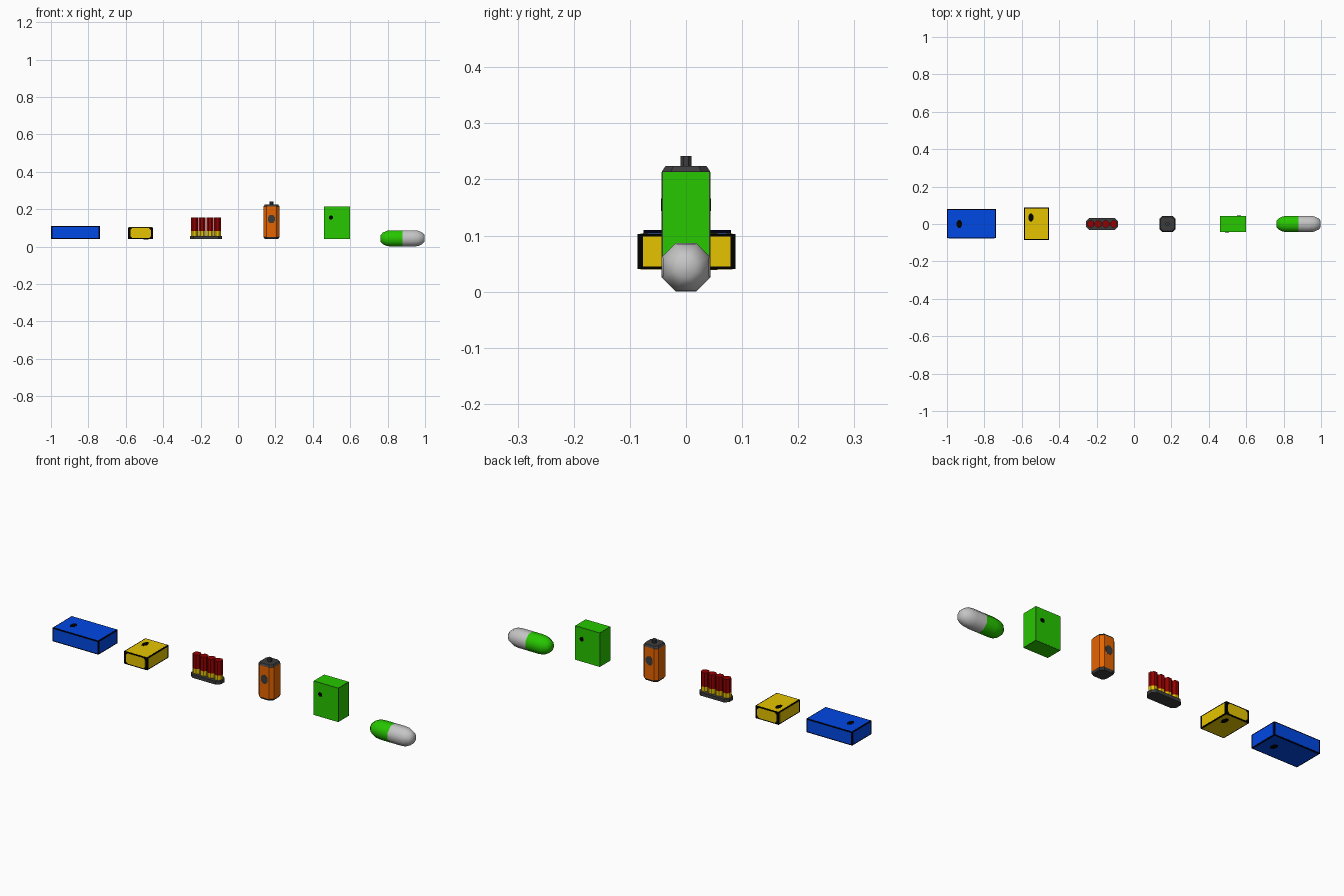
import bpy, bmesh, math
from mathutils import Vector

if "Cube" in bpy.data.objects:
    bpy.data.objects.remove(bpy.data.objects["Cube"])


def mat(name, r, g, b):
    m = bpy.data.materials.new(name)
    m.diffuse_color = (r, g, b, 1)
    m.use_nodes = True
    m.node_tree.nodes["Principled BSDF"].inputs["Base Color"].default_value = m.diffuse_color
    return m


BLUE = mat("blue", 0.0, 0.065, 0.78)
YELLOW = mat("yellow", 0.79, 0.55, 0.0)
RED = mat("dark red", 0.29, 0.0, 0.0)
ORANGE = mat("orange", 0.86, 0.14, 0.0)
GREEN = mat("green", 0.02, 0.57, 0.0)
GREY = mat("light grey", 0.56, 0.56, 0.56)
DARK = mat("dark grey", 0.045, 0.045, 0.048)
BLACK = mat("black", 0.0, 0.0, 0.0)
NAVY = mat("navy black", 0.0, 0.0, 0.01)


def chamfered(w, h, c):
    """Rectangle outline with cut corners (plain rectangle when c is 0)."""
    a, b = w / 2, h / 2
    if c == 0:
        return [(-a, -b), (a, -b), (a, b), (-a, b)]
    return [(-a + c, -b), (a - c, -b), (a, -b + c), (a, b - c),
            (a - c, b), (-a + c, b), (-a, b - c), (-a, -b + c)]


def ngon(rx, ry, n=8):
    return [(rx * math.cos(2 * math.pi * (i + .5) / n),
             ry * math.sin(2 * math.pi * (i + .5) / n)) for i in range(n)]


def loft(name, centre, axis, rings, materials, smooth=None):
    """Join outlines [(outline, position along axis)]; one material per band."""
    place = {"x": lambda u, v, t: (t, u, v),
             "y": lambda u, v, t: (u, t, v),
             "z": lambda u, v, t: (u, v, t)}[axis]
    bm = bmesh.new()
    loops = [[bm.verts.new(Vector(centre) + Vector(place(u, v, t))) for u, v in o]
             for o, t in rings]
    unique = list(dict.fromkeys(materials))
    for k in range(len(loops) - 1):
        a, b = loops[k], loops[k + 1]
        n = len(a)
        for i in range(n):
            j = (i + 1) % n
            f = bm.faces.new((a[i], a[j], b[j], b[i]))
            f.material_index = unique.index(materials[min(k, len(materials) - 1)])
    bm.faces.new(loops[0][::-1]).material_index = unique.index(materials[0])
    bm.faces.new(loops[-1]).material_index = unique.index(materials[-1])
    bmesh.ops.recalc_face_normals(bm, faces=bm.faces[:])
    me = bpy.data.meshes.new(name)
    bm.to_mesh(me)
    bm.free()
    for m in unique:
        me.materials.append(m)
    ob = bpy.data.objects.new(name, me)
    bpy.context.collection.objects.link(ob)
    if smooth:
        bpy.ops.object.select_all(action="DESELECT")
        ob.select_set(True)
        bpy.context.view_layer.objects.active = ob
        bpy.ops.object.shade_smooth_by_angle(angle=math.radians(smooth))
    return ob


def prism(name, centre, axis, outline, length, material):
    return loft(name, centre, axis, [(outline, -length / 2), (outline, length / 2)],
                [material])


def carton(name, c, size, edge, colour, mx, my, mz, cut=0):
    """Dark-edged box with a colour panel on each side; m* are (u, v) edge widths."""
    sx, sy, sz = size
    p = 0.001
    prism(name + "_edges", c, "z", chamfered(sx, sy, 0), sz, edge)
    prism(name + "_end_panels", c, "x",
          chamfered(sy - 2 * mx[0], sz - 2 * mx[1], 0), sx + p, colour)
    prism(name + "_front_back_panels", c, "y",
          chamfered(sx - 2 * my[0], sz - 2 * my[1], cut), sy + p, colour)
    prism(name + "_top_bottom_panels", c, "z",
          chamfered(sx - 2 * mz[0], sy - 2 * mz[1], 0), sz + p, colour)


def spots(name, c, axis, dx, dv, outline, depth):
    """Thin plates on opposite sides of a box, turned half round from each other."""
    for side, label in ((1, "a"), (-1, "b")):
        p = Vector(c)
        p.x += dx * side
        p["xyz".index("y" if axis == "z" else "z")] += dv
        p["xyz".index(axis)] += side * depth / 2 * (1 if axis == "z" else -1)
        prism(f"{name}_{label}", p, axis, outline, .0024, BLACK)


# Blue carton with a dark spot on top and bottom
carton("blue_box", (-.869, .002, .075), (.26, .156, .069), NAVY, BLUE,
       (.008, .005), (.006, .005), (.005, .005))
spots("blue_box_spot", (-.869, 0, .075), "z", -.065, 0, ngon(.015, .023), .069)

# Yellow carton
carton("yellow_box", (-.521, .001, .0715), (.132, .174, .063), BLACK, YELLOW,
       (.009, .005), (.011, .005), (.005, .005), cut=.01)
spots("yellow_box_spot", (-.521, 0, .0715), "z", -.03, .035, ngon(.014, .023), .063)

# Row of four shells on a dark clip
prism("shell_clip", (-.171, 0, .049), "z", chamfered(.17, .066, .018), .017, DARK)
for i in range(4):
    x = -.171 + (i - 1.5) * .041
    prism(f"shell_brass_{i + 1}", (x, 0, .0685), "z", ngon(.0205, .0205), .027, YELLOW)
    prism(f"shell_case_{i + 1}", (x, 0, .118), "z", ngon(.0205, .0205), .072, RED)

# Orange canister with dark caps, side discs and a stub on top
C = (.179, 0, 0)
body = chamfered(.086, .086, .016)
small = chamfered(.073, .073, .014)
loft("canister_body", C, "z", [(body, .052), (body, .214)], [ORANGE])
loft("canister_bottom_cap", C, "z", [(small, .041), (body, .052)], [DARK])
loft("canister_top_cap", C, "z", [(body, .214), (small, .224)], [DARK])
prism("canister_stub", (.179, 0, .232), "z", ngon(.0105, .0105), .02, DARK)
prism("canister_discs", (.179, 0, .147), "y", ngon(.021, .024), .087, DARK)

# Green upright box with thin dark edges and a spot on front and back
carton("green_box", (.529, 0, .127), (.14, .086, .174), DARK, GREEN,
       (.002, .001), (.001, .001), (.001, .001))
spots("green_box_spot", (.529, 0, .127), "y", -.032, .028, ngon(.012, .012), .086)

# Capsule, half green and half grey
profile = [(-.118, .019), (-.106, .033), (-.083, .0445), (-.055, .0471), (0, .0471),
           (.055, .0471), (.083, .0445), (.106, .033), (.118, .019)]
loft("capsule", (.88, 0, .0435), "x", [(ngon(r, r), t) for t, r in profile],
     [GREEN] * 4 + [GREY] * 4, smooth=50)
